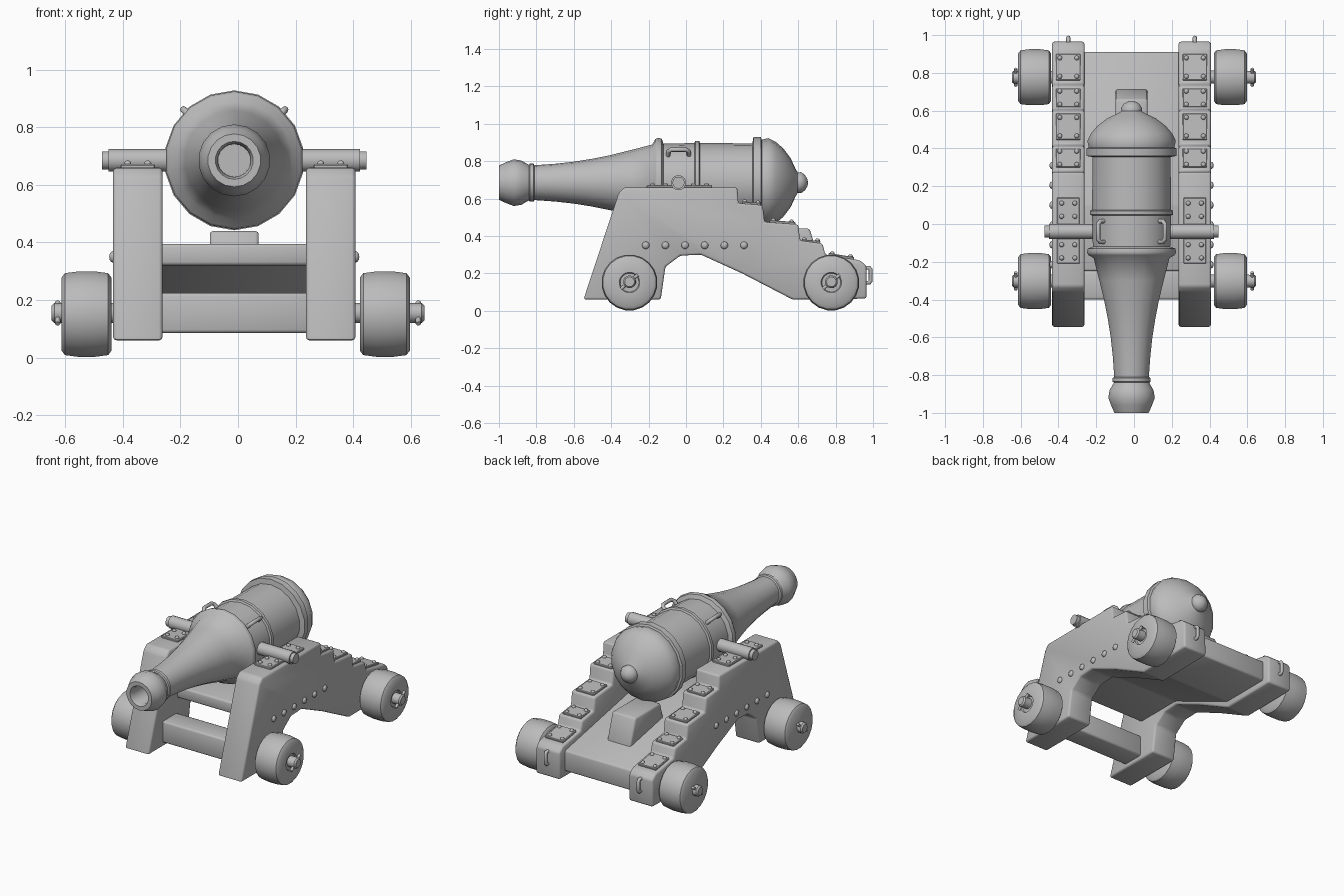
import bpy, bmesh, math
from mathutils import Matrix, Vector

cube = bpy.data.objects.get("Cube")
if cube:
    bpy.data.objects.remove(cube, do_unlink=True)

GREY = (0.5, 0.5, 0.5, 1)
mat = bpy.data.materials.new("plain_grey")
mat.use_nodes = True
mat.diffuse_color = GREY
mat.node_tree.nodes["Principled BSDF"].inputs["Base Color"].default_value = GREY

MID = -0.013            # centre line of barrel and carriage
SIDES = ((1, "left"), (-1, "right"))


def finish(name, bm, angle=40):
    """Turn a bmesh into an object, smooth except at sharp edges."""
    bmesh.ops.recalc_face_normals(bm, faces=bm.faces)
    for f in bm.faces:
        f.smooth = True
    for e in bm.edges:
        e.smooth = e.calc_face_angle(0) < math.radians(angle)
    me = bpy.data.meshes.new(name)
    bm.to_mesh(me)
    bm.free()
    me.materials.append(mat)
    ob = bpy.data.objects.new(name, me)
    bpy.context.collection.objects.link(ob)
    return ob


def lathe(name, profile, n, axis, loc=(0, 0, 0), angle=40):
    """Revolve (distance, radius) pairs round the x or y axis."""
    bm = bmesh.new()
    rings = []
    for t, r in profile:
        ring = []
        for i in range(n):
            a = 2 * math.pi * (i + 0.5) / n
            u, v = r * math.cos(a), r * math.sin(a)
            co = (t, u, v) if axis == "x" else (u, t, v)
            ring.append(bm.verts.new(Vector(co) + Vector(loc)))
        rings.append(ring)
    for a, b in zip(rings, rings[1:]):
        for i in range(n):
            j = (i + 1) % n
            bm.faces.new((a[i], a[j], b[j], b[i]))
    bmesh.ops.remove_doubles(bm, verts=bm.verts, dist=0.0001)
    return finish(name, bm, angle)


def bevel(bm, width, segments=2):
    edges = [e for e in bm.edges if e.calc_face_angle(0) > 0.15]
    bmesh.ops.bevel(bm, geom=edges, offset=width, segments=segments,
                    profile=0.5, affect="EDGES", clamp_overlap=True)


def prism(name, outline, x0, x1, width=0.012):
    """Extrude a (y, z) side outline from x0 to x1 and round its edges."""
    bm = bmesh.new()
    face = bm.faces.new([bm.verts.new((x0, y, z)) for y, z in outline])
    new = bmesh.ops.extrude_face_region(bm, geom=[face])["geom"]
    bmesh.ops.translate(bm, vec=(x1 - x0, 0, 0),
                        verts=[g for g in new if isinstance(g, bmesh.types.BMVert)])
    bmesh.ops.recalc_face_normals(bm, faces=bm.faces)
    bevel(bm, width)
    return finish(name, bm, 50)


def plate(name, loc, size, tilt=0):
    bm = bmesh.new()
    bmesh.ops.create_cube(bm, size=1, matrix=Matrix.Diagonal((*size, 1)))
    bevel(bm, 0.004, 1)
    bm.transform(Matrix.Translation(loc) @ Matrix.Rotation(tilt, 4, "X"))
    return finish(name, bm, 30)


def bolts(name, points, radius, flat):
    """Domed bolt heads, flattened along one axis."""
    bm = bmesh.new()
    for p in points:
        bmesh.ops.create_uvsphere(bm, u_segments=10, v_segments=6, radius=radius,
                                  matrix=Matrix.Translation(p) @ Matrix.Diagonal((*flat, 1)))
    return finish(name, bm, 60)


def rod(name, points, radius):
    """Round bar along a path."""
    cu = bpy.data.curves.new(name, "CURVE")
    cu.dimensions = "3D"
    cu.bevel_depth = radius
    cu.bevel_resolution = 2
    cu.use_fill_caps = True
    sp = cu.splines.new("POLY")
    sp.points.add(len(points) - 1)
    for p, co in zip(sp.points, points):
        p.co = (*co, 1)
    tmp = bpy.data.objects.new(name + "_path", cu)
    bpy.context.collection.objects.link(tmp)
    bpy.context.view_layer.update()
    dg = bpy.context.evaluated_depsgraph_get()
    bm = bmesh.new()
    me = bpy.data.meshes.new_from_object(tmp.evaluated_get(dg))
    bm.from_mesh(me)
    bpy.data.objects.remove(tmp)
    bpy.data.meshes.remove(me)
    bpy.data.curves.remove(cu)
    return finish(name, bm, 50)


# Barrel with open bore, rings, domed breech and end knob
BORE_Z = 0.685
lathe("barrel", [
    (-0.75, 0), (-0.75, 0.056), (-0.98, 0.058), (-1.0, 0.066), (-1.0, 0.092),
    (-0.96, 0.11), (-0.92, 0.125), (-0.88, 0.118), (-0.84, 0.095),
    (-0.835, 0.102), (-0.815, 0.102), (-0.81, 0.093), (-0.7, 0.101),
    (-0.6, 0.112), (-0.5, 0.128), (-0.4, 0.148), (-0.3, 0.173), (-0.18, 0.204),
    (-0.165, 0.232), (-0.15, 0.24), (-0.13, 0.235), (-0.12, 0.208),
    (0.045, 0.212), (0.05, 0.224), (0.07, 0.224), (0.075, 0.212), (0.355, 0.21),
    (0.36, 0.243), (0.4, 0.243), (0.405, 0.23), (0.44, 0.238), (0.48, 0.218),
    (0.52, 0.183), (0.56, 0.13), (0.585, 0.075), (0.597, 0.055), (0.615, 0.056),
    (0.635, 0.042), (0.65, 0.018), (0.652, 0)], 18, "y", (MID, 0, BORE_Z), 48)

# Trunnion bar through the barrel
lathe("trunnion", [(-0.46, 0), (-0.46, 0.032), (-0.437, 0.032), (-0.437, 0.04),
                   (0.437, 0.04), (0.437, 0.032), (0.46, 0.032), (0.46, 0)],
      16, "x", (MID, -0.04, BORE_Z))

# Stepped side cheek, drawn from the side
CHEEK = [(-0.548, 0.06), (-0.36, 0.63), (-0.33, 0.66), (0.275, 0.66), (0.28, 0.575),
         (0.41, 0.565), (0.42, 0.475), (0.6, 0.462), (0.61, 0.375), (0.73, 0.36),
         (0.745, 0.3), (0.93, 0.27), (0.965, 0.24), (0.965, 0.065), (0.57, 0.06),
         (0.3, 0.2), (0.08, 0.3), (-0.03, 0.295), (-0.11, 0.235), (-0.135, 0.06)]
# Step plates: centre y, centre z, length
STEPS = [(0.35, 0.573, 0.1), (0.515, 0.472, 0.14), (0.668, 0.37, 0.1), (0.83, 0.29, 0.14)]

for s, side in SIDES:
    xc = MID + s * 0.335
    prism(f"cheek_{side}", CHEEK, xc - 0.086, xc + 0.086)

    # Iron plates on the steps with a bolt at each corner
    heads = []
    for i, (y, z, length) in enumerate(STEPS, 1):
        tilt = -0.16 if i == 4 else -0.08
        plate(f"step_plate_{i}_{side}", (xc, y, z), (0.13, length, 0.016), tilt)
        for dx in (-0.045, 0.045):
            for dy in (-0.35, 0.35):
                heads.append((xc + dx, y + dy * length, z + 0.008 + dy * length * tilt))

    # Trunnion seat plate
    plate(f"trunnion_plate_{side}", (xc, -0.035, 0.664), (0.12, 0.35, 0.016))
    heads += [(xc + dx, y, 0.673) for dx in (-0.035, 0.035) for y in (-0.18, -0.11, 0.04, 0.11)]
    bolts(f"plate_bolts_{side}", heads, 0.013, (1, 1, 0.9))

    # Row of bolts on the outer face
    bolts(f"cheek_bolts_{side}",
          [(xc + s * 0.086, -0.215 + 0.105 * i, 0.35) for i in range(6)],
          0.02, (0.7, 1, 1))

    # Pull handle on the rear end
    rod(f"rear_handle_{side}", [(xc, 0.95, 0.15), (xc, 0.98, 0.15), (xc, 0.987, 0.16),
        (xc, 0.987, 0.22), (xc, 0.98, 0.23), (xc, 0.95, 0.23)], 0.011)

    # Lifting handle on the barrel
    ring = [(0.19, -0.095), (0.235, -0.095), (0.25, -0.08),
            (0.25, 0.0), (0.235, 0.015), (0.19, 0.015)]
    c = math.sqrt(0.5)
    rod(f"lifting_handle_{side}",
        [(MID + s * r * c, y, BORE_Z + r * c) for r, y in ring], 0.012)

    # Wheels with axle ends and locking pins
    for y, end in ((-0.302, "front"), (0.777, "rear")):
        lathe(f"{end}_wheel_{side}", [
            (-0.087, 0), (-0.087, 0.128), (-0.075, 0.144), (-0.03, 0.15), (0.03, 0.15),
            (0.075, 0.144), (0.087, 0.128), (0.087, 0.055), (0.078, 0.05), (0.078, 0)],
            20, "x", (-0.008 + s * 0.518, y, 0.151))
        lathe(f"{end}_axle_{side}", [(s * 0.3, 0), (s * 0.3, 0.036), (s * 0.638, 0.034),
              (s * 0.647, 0.026), (s * 0.647, 0)], 14, "x", (0, y, 0.155))
        rod(f"{end}_pin_{side}", [(s * 0.626, y - 0.045, 0.118),
                                  (s * 0.626, y + 0.045, 0.192)], 0.009)

# Front cross beam and sloping bed between the cheeks
prism("front_beam", [(-0.4, 0.085), (-0.4, 0.225), (-0.25, 0.225), (-0.25, 0.085)],
      MID - 0.26, MID + 0.26)
prism("bed", [(-0.25, 0.32), (-0.25, 0.395), (0.1, 0.395), (0.91, 0.235), (0.91, 0.1),
              (0.57, 0.1), (0.08, 0.32)], MID - 0.26, MID + 0.26)

# Wedge block under the breech
wedge = prism("breech_wedge", [(0.36, 0.3), (0.4, 0.44), (0.66, 0.44), (0.72, 0.25)],
              MID - 0.085, MID + 0.085)
